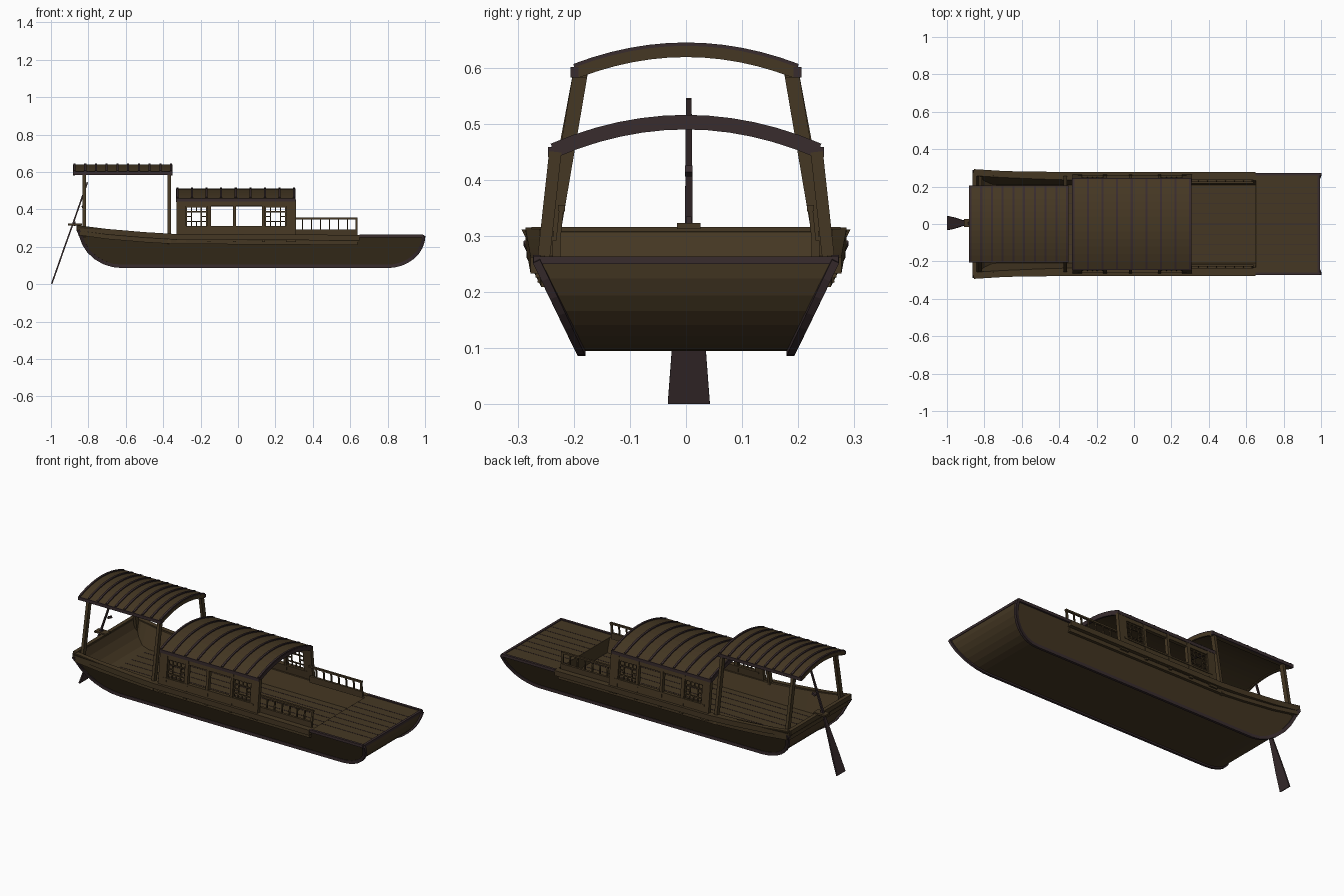
import bpy, bmesh, math
from mathutils import Vector

if "Cube" in bpy.data.objects:
    bpy.data.objects.remove(bpy.data.objects["Cube"])


def material(name, col):
    m = bpy.data.materials.new(name)
    m.diffuse_color = (*col, 1)
    m.use_nodes = True
    m.node_tree.nodes["Principled BSDF"].inputs["Base Color"].default_value = m.diffuse_color
    return m


WOOD = material("brown wood", (0.060, 0.039, 0.017))
TRIM = material("dark plum trim", (0.040, 0.025, 0.027))


def finish(bm, name, mat):
    bmesh.ops.recalc_face_normals(bm, faces=bm.faces)
    me = bpy.data.meshes.new(name)
    bm.to_mesh(me)
    bm.free()
    me.materials.append(mat)
    ob = bpy.data.objects.new(name, me)
    bpy.context.collection.objects.link(ob)
    return ob


def loft(name, rings, mat):
    bm = bmesh.new()
    vs = [[bm.verts.new(p) for p in r] for r in rings]
    n = len(rings[0])
    for a, b in zip(vs, vs[1:]):
        for i in range(n):
            j = (i + 1) % n
            bm.faces.new((a[i], a[j], b[j], b[i]))
    bm.faces.new(vs[0])
    bm.faces.new(vs[-1])
    return finish(bm, name, mat)


def sweep(name, pts, w, h, mat, side=(0, 1, 0)):
    """Rectangular bar along a path; w is measured along 'side'."""
    pts = [Vector(p) for p in pts]
    rings = []
    for i, p in enumerate(pts):
        t = (pts[min(i + 1, len(pts) - 1)] - pts[max(i - 1, 0)]).normalized()
        s = Vector(side)
        s = (s - t * s.dot(t)).normalized()
        n = t.cross(s)
        wi = w[i] if isinstance(w, list) else w
        rings.append([p + s * a * wi / 2 + n * b * h / 2
                      for a, b in ((-1, -1), (1, -1), (1, 1), (-1, 1))])
    return loft(name, rings, mat)


def lerp_table(tab, x):
    for (x0, z0), (x1, z1) in zip(tab, tab[1:]):
        if x <= x1:
            return z0 + (z1 - z0) * max(0, (x - x0) / (x1 - x0))
    return tab[-1][1]


SHEER = [(-0.86, .312), (-0.7, .292), (-0.5, .275), (-0.35, .266), (0.65, .260), (1, .260)]
DECK = 0.18
BOW_X = 0.65


def sheer(x):
    return lerp_table(SHEER, x)


def half(z):
    return 0.185 + (z - 0.095) * 0.5


# Keel outline: two quarter ellipses joined by a flat bottom
keel = [(-0.855, 0.29)]
for d in range(78, -1, -13):
    t = math.radians(d)
    keel.append((-0.62 - 0.225 * math.sin(t), 0.30 - 0.205 * math.cos(t)))
keel += [(-0.5, 0.095), (-0.35, 0.095), (BOW_X, 0.095), (BOW_X + 0.001, 0.095)]
for d in range(0, 89, 11):
    t = math.radians(d)
    keel.append((0.80 + 0.193 * math.sin(t), 0.262 - 0.167 * math.cos(t)))

# Hull with sunken deck behind the bow platform
rings = []
for x, zb in keel:
    zt = sheer(x)
    zd = zt if x > BOW_X else min(zt, max(DECK, zb + 0.05))
    wi = half(zt) - 0.035
    wd = wi if x > BOW_X else min(wi, half(zd) - 0.02)
    right = [(half(zb), zb), (half(zt), zt), (wi, zt), (wd, zd)]
    rings.append([(x, y, z) for y, z in right] + [(x, -y, z) for y, z in reversed(right)])
loft("hull", rings, WOOD)

xs = [-0.86, -0.7, -0.5, -0.35, 0, 0.3, 0.65]
for s, tag in ((-1, "front"), (1, "back")):
    # Plum edging along the chines and bow platform
    sweep(f"chine_trim_{tag}", [(x, s * (half(z) + .001), z) for x, z in keel if x != BOW_X + .001],
          0.014, 0.018, TRIM)
    sweep(f"bow_edge_{tag}", [(BOW_X, s * .266, .258), (.99, s * .266, .258)], .014, .016, TRIM)
    # Gunwale planks and wale strips following the sheer
    sweep(f"gunwale_{tag}", [(x, s * (.264 + (sheer(x) - .26) * .18), sheer(x) - .012) for x in xs],
          0.026, 0.030, WOOD)
    sweep(f"wale_{tag}", [(min(x, .64) + (.015 if x < -.8 else 0),
                           s * (half(sheer(x) - .045) + .004), sheer(x) - .040) for x in xs],
          0.018, 0.022, WOOD)
sweep("bow_lip", [(.988, -.272, .257), (.988, .272, .257)], .014, .014, TRIM, (1, 0, 0))
sweep("stern_lip", [(-.853, -.275, .303), (-.853, .275, .303)], .022, .026, WOOD, (1, 0, 0))
sweep("stern_wale", [(-.842, -.265, .268), (-.842, .265, .268)], .020, .022, WOOD, (1, 0, 0))

# Plank seams on the decks
for i, y in enumerate((-.165, -.11, -.055, 0, .055, .11, .165)):
    sweep(f"bow_seam_{i}", [(BOW_X, y, .2602), (.98, y, .2602)], .003, .002, TRIM)
    sweep(f"deck_seam_{i}", [(-.73, y, DECK + .0002), (BOW_X, y, DECK + .0002)], .003, .002, TRIM)


# Cabin side walls, leaning inwards
def wall_y(z):
    return 0.256 - (z - 0.24) * 0.11


def wall_bar(name, x0, x1, z0, z1, thick=.018, mat=WOOD):
    for s, tag in ((-1, "front"), (1, "back")):
        xm = (x0 + x1) / 2
        sweep(f"{name}_{tag}", [(xm, s * wall_y(z0), z0), (xm, s * wall_y(z1), z1)],
              x1 - x0, thick, mat, (1, 0, 0))


wall_bar("cabin_lower_panel", -.322, .306, .235, .305)
wall_bar("cabin_top_beam", -.322, .306, .417, .452)
posts = [(-.328, -.278), (-.166, -.144), (-.027, -.011), (.128, .144), (.257, .31)]
for i, (a, b) in enumerate(posts):
    wall_bar(f"cabin_post_{i}", a, b, .225, .45, .022)
wall_bar("window_sill", -.30, .28, .300, .310, .026)

# Lattice in the end windows
for k, (a, b) in enumerate(((-.278, -.166), (.144, .257))):
    W, z0, H = b - a, .305, .112
    for f in (.03, .27, .73, .97):
        wall_bar(f"lattice_{k}_upright_{f}", a + W * f - .003, a + W * f + .003, z0, z0 + H, .006)
        wall_bar(f"lattice_{k}_cross_{f}", a, b, z0 + H * f - .003, z0 + H * f + .003, .006)
    for f, g in ((0, .27), (.73, 1)):
        wall_bar(f"lattice_{k}_mid_{f}", a + W * f, a + W * g, z0 + H * .5 - .003, z0 + H * .5 + .003, .006)
        wall_bar(f"lattice_{k}_stem_{f}", a + W / 2 - .003, a + W / 2 + .003, z0 + H * f, z0 + H * g, .006)


# Arched roofs with ribs and eaves
def arch(x, wid, edge, rise, n=12):
    ys = [wid * (2 * i / n - 1) for i in range(n + 1)]
    return [(x, y, edge + rise * (1 - (y / wid) ** 2)) for y in ys]


def roof(name, x0, x1, wid, edge, rise, count, end_mat):
    xm = (x0 + x1) / 2
    sweep(f"{name}_shell", arch(xm, wid, edge, rise), x1 - x0 - .006, .014, WOOD, (1, 0, 0))
    for i in range(count):
        x = x0 + .008 + (x1 - x0 - .016) * i / (count - 1)
        sweep(f"{name}_rib_{i}", arch(x, wid, edge + .007, rise), .011, .012, TRIM, (1, 0, 0))
    for x in (x0 + .006, x1 - .006):
        sweep(f"{name}_end_arch", arch(x, wid - .003, edge - .003, rise), .011, .020, end_mat, (1, 0, 0))
    for s in (-1, 1):
        sweep(f"{name}_eave", [(x0, s * wid, edge - .002), (x1, s * wid, edge - .002)], .014, .018, TRIM)


roof("cabin_roof", -.332, .308, .239, .452, .051, 9, TRIM)
roof("canopy", -.882, -.350, .199, .594, .038, 10, WOOD)

for s, tag in ((-1, "front"), (1, "back")):
    # Canopy posts and beams
    for x, zb in ((-.822, .25), (-.368, .215)):
        sweep(f"canopy_post_{tag}", [(x, s * .252, zb), (x, s * .187, .597)], .017, .026, WOOD, (1, 0, 0))
    sweep(f"canopy_beam_{tag}", [(-.875, s * .187, .592), (-.355, s * .187, .592)], .022, .018, WOOD)
    # Deck railing
    sweep(f"rail_base_{tag}", [(.30, s * .231, .274), (.637, s * .231, .274)], .014, .036, WOOD)
    sweep(f"rail_top_{tag}", [(.30, s * .222, .350), (.64, s * .222, .350)], .012, .010, WOOD)
    for i in range(7):
        x = .345 + i * .048
        sweep(f"baluster_{tag}_{i}", [(x, s * .231, .26), (x, s * .222, .35)],
              .012 if i == 6 else .007, .008, WOOD, (1, 0, 0))

# Stern oar with its rest, grip and tie rope
oy = .005
sweep("oar", [(-.996, oy, .002), (-.963, oy, .095), (-.93, oy, .19), (-.887, oy, .31), (-.805, oy, .545)],
      [.075, .061, .040, .014, .010], .008, TRIM)
sweep("oar_rest", [(-.91, oy, .318), (-.835, oy, .318)], .042, .010, WOOD)
sweep("oar_pin", [(-.875, oy, .31), (-.875, oy, .335)], .010, .010, TRIM)
sweep("oar_grip", [(-.835, oy, .412), (-.815, oy, .420)], .014, .012, TRIM)
